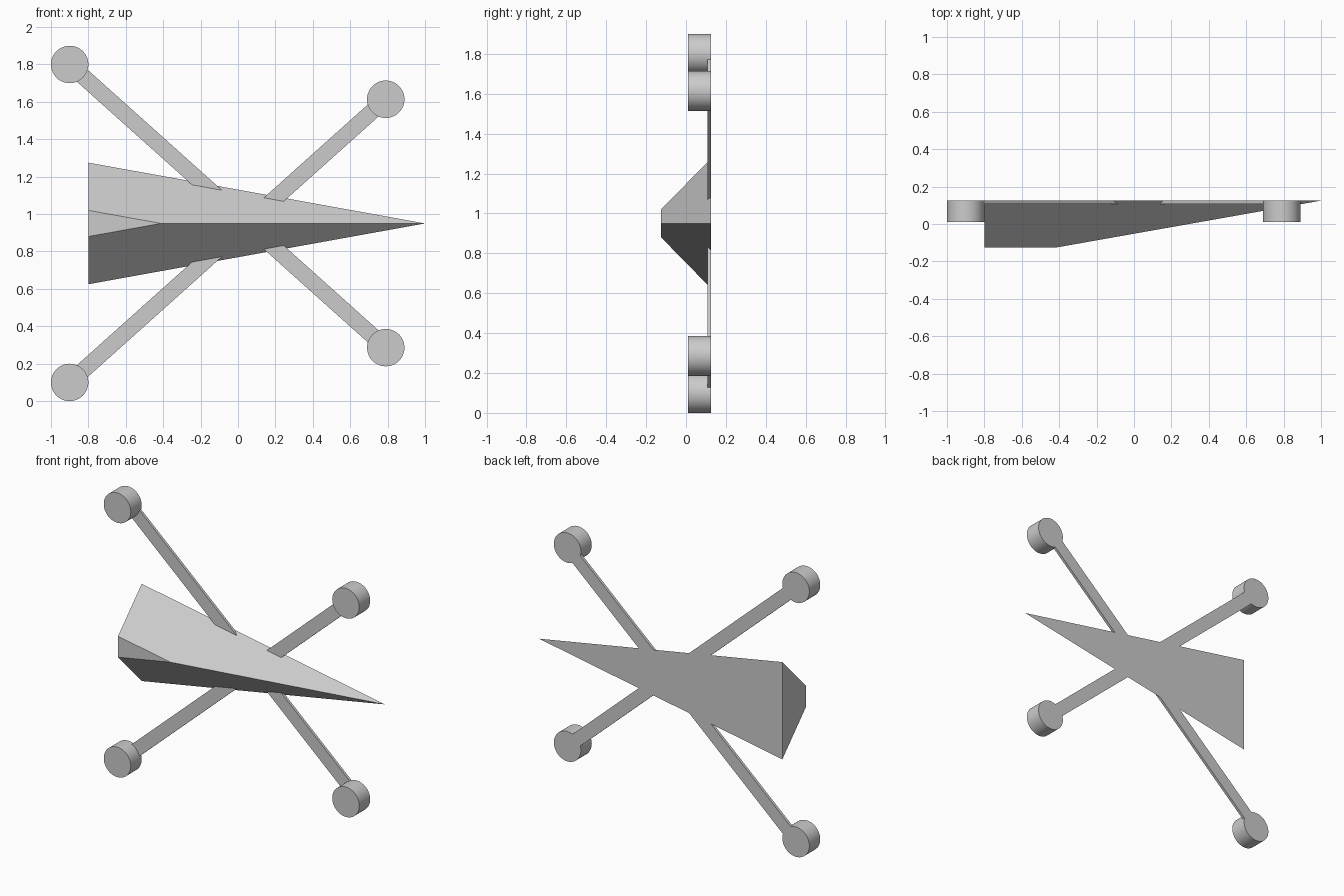
import bpy, bmesh
from math import atan2, hypot, pi

if "Cube" in bpy.data.objects:
    bpy.data.objects.remove(bpy.data.objects["Cube"])

BACK = 0.125   # flat rear plane shared by all parts
MID = 0.95     # height of the symmetry line


def box_between(name, a, b, width, y0, y1):
    """Flat bar in the xz plane running from a to b."""
    bpy.ops.mesh.primitive_cube_add(
        size=1, location=((a[0] + b[0]) / 2, (y0 + y1) / 2, (a[1] + b[1]) / 2),
        rotation=(0, -atan2(b[1] - a[1], b[0] - a[0]), 0))
    ob = bpy.context.object
    ob.name = name
    ob.scale = (hypot(b[0] - a[0], b[1] - a[1]), y1 - y0, width)


def motor(name, x, z):
    """Round motor pod facing the front."""
    y0 = 0.01
    bpy.ops.mesh.primitive_cylinder_add(
        vertices=48, radius=0.1, depth=BACK - y0,
        location=(x, (y0 + BACK) / 2, z), rotation=(pi / 2, 0, 0))
    bpy.context.object.name = name
    bpy.ops.object.shade_smooth_by_angle()


# Wedge body: convex hull of the base triangle and the raised ridge
points = [(1.0, BACK, MID), (-0.412, -0.125, MID)]
for s in (1, -1):
    points += [(-0.8, BACK, MID + s * 0.325), (-0.8, -0.125, MID + s * 0.07)]
bm = bmesh.new()
for p in points:
    bm.verts.new(p)
bmesh.ops.convex_hull(bm, input=bm.verts)
bmesh.ops.dissolve_limit(bm, angle_limit=0.02, verts=bm.verts, edges=bm.edges)
bmesh.ops.recalc_face_normals(bm, faces=bm.faces)
mesh = bpy.data.meshes.new("wedge_body")
bm.to_mesh(mesh)
bm.free()
bpy.context.collection.objects.link(bpy.data.objects.new("wedge_body", mesh))

# Two crossing arms, each with a motor at both ends
for s, tag in ((1, "upper"), (-1, "lower")):
    tail = (-0.9, MID + s * 0.85)
    nose = (0.79, MID - s * 0.664)
    box_between(f"{tag}_tail_arm", tail, nose, 0.086, 0.107, BACK)
    motor(f"{tag}_tail_motor", *tail)
    motor(f"{tag}_nose_motor", 0.79, MID + s * 0.664)
